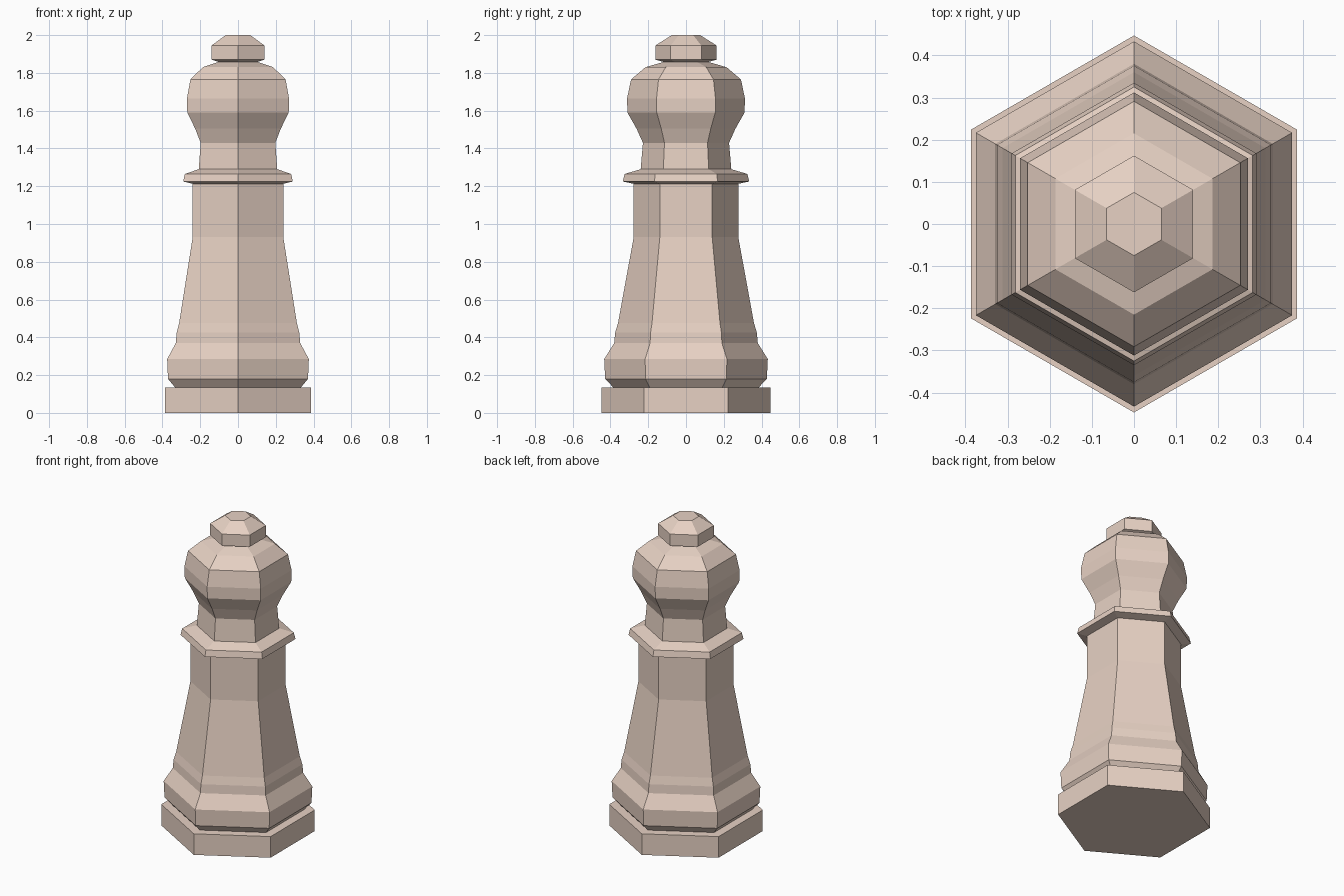
import bpy, bmesh
from math import cos, sin, pi

if "Cube" in bpy.data.objects:
    bpy.data.objects.remove(bpy.data.objects["Cube"])

SIDES = 6

# Corner radius and height, from the bottom up
plinth = [(0.447, 0.0), (0.447, 0.135)]
foot = [(0.385, 0.135), (0.428, 0.18), (0.433, 0.285), (0.38, 0.37), (0.375, 0.425), (0.36, 0.475)]
shaft = [(0.277, 0.93), (0.277, 1.213)]
collar = [(0.335, 1.225), (0.325, 1.265), (0.24, 1.29)]
head = [(0.228, 1.43), (0.262, 1.505), (0.31, 1.59), (0.312, 1.665), (0.291, 1.765), (0.215, 1.83), (0.118, 1.858)]
knob = [(0.162, 1.87), (0.162, 1.945), (0.075, 2.0)]


def turned(name, profile):
    """Stack six-sided rings, join them with flat quads and cap both ends."""
    bm = bmesh.new()
    rings = []
    for r, z in profile:
        angles = [pi / 2 + 2 * pi * i / SIDES for i in range(SIDES)]
        rings.append([bm.verts.new((r * cos(a), r * sin(a), z)) for a in angles])
    for low, high in zip(rings, rings[1:]):
        for i in range(SIDES):
            j = (i + 1) % SIDES
            bm.faces.new((low[i], low[j], high[j], high[i]))
    bm.faces.new(rings[0][::-1])
    bm.faces.new(rings[-1])
    mesh = bpy.data.meshes.new(name)
    bm.to_mesh(mesh)
    bm.free()
    obj = bpy.data.objects.new(name, mesh)
    bpy.context.collection.objects.link(obj)
    return obj


# Whole piece as one watertight turned solid
piece = turned("chess_piece", plinth + foot + shaft + collar + head + knob)

# Pale wood colour
wood = bpy.data.materials.new("pale_wood")
wood.diffuse_color = (0.80, 0.64, 0.55, 1.0)
wood.use_nodes = True
wood.node_tree.nodes["Principled BSDF"].inputs["Base Color"].default_value = wood.diffuse_color
piece.data.materials.append(wood)
